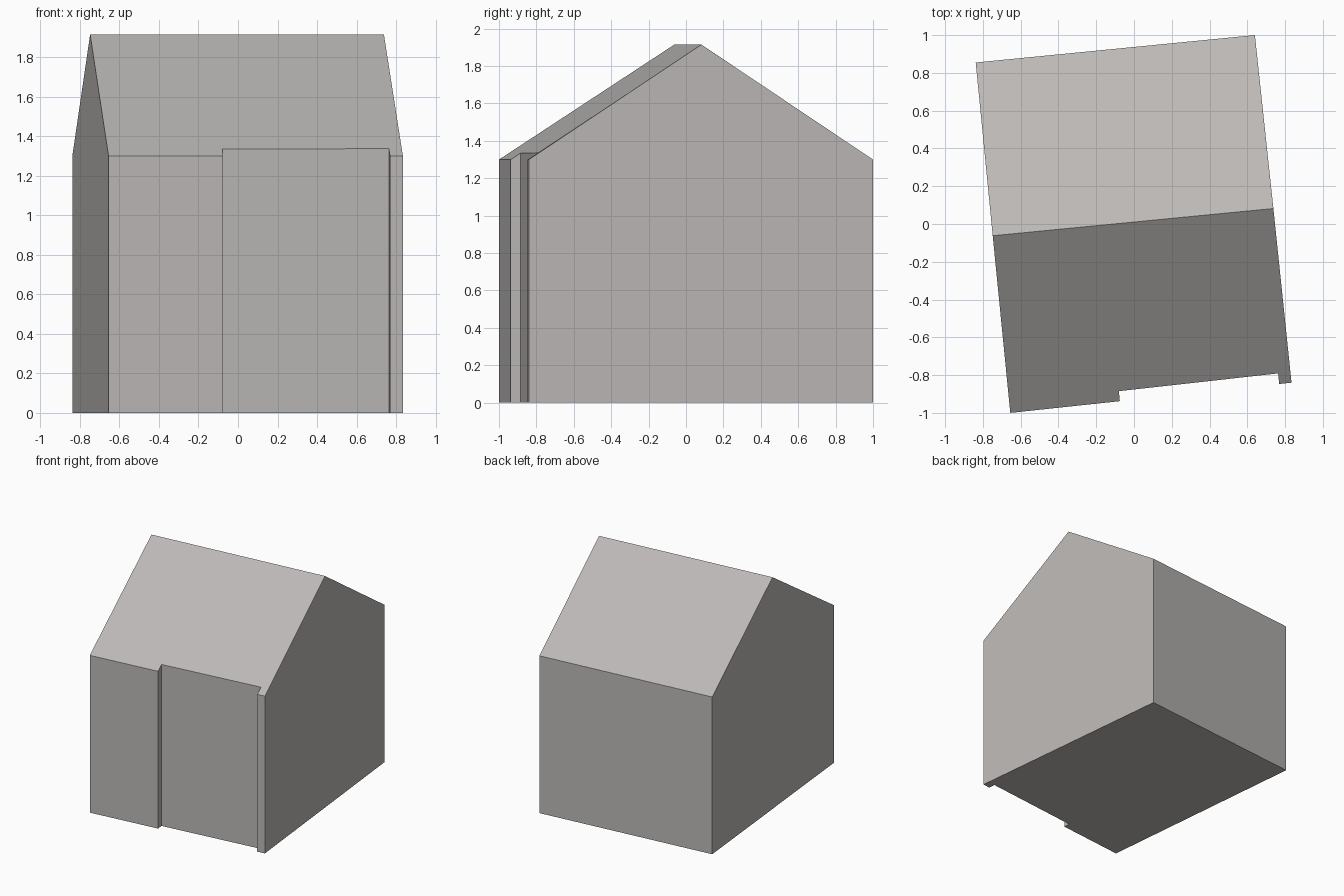
import bpy, bmesh
from mathutils import Vector

if "Cube" in bpy.data.objects:
    bpy.data.objects.remove(bpy.data.objects["Cube"])

EAVE, RIDGE = 1.30, 1.915

# Ground plan, counter-clockwise: front wall with shallow recess, then the back corners
front = [(-0.655, -1.0), (-0.075, -0.938), (-0.08, -0.885),
         (0.763, -0.791), (0.769, -0.847), (0.834, -0.84)]
back = [(0.64, 1.0), (-0.838, 0.855)]
ridge = [(-0.748, -0.062), (0.738, 0.082)]

# Front roof plane: height rises with distance behind the front eave line
a, b = Vector(front[0]), Vector(front[-1])
d = (b - a).normalized()
n = Vector((-d.y, d.x))
slope = (RIDGE - EAVE) / (Vector(ridge[0]) - a).dot(n)


def roof_z(p):
    return EAVE + slope * (Vector(p) - a).dot(n)


bm = bmesh.new()
plan = front + back
low = [bm.verts.new((x, y, 0)) for x, y in plan]
high = [bm.verts.new((x, y, roof_z((x, y)) if i < len(front) else EAVE))
        for i, (x, y) in enumerate(plan)]
top = [bm.verts.new((x, y, RIDGE)) for x, y in ridge]
fr, br, bl = 5, 6, 7

# Floor and walls; the two side walls rise to a gable peak
bm.faces.new(low[::-1])
for i in range(len(plan)):
    j = (i + 1) % len(plan)
    peak = {fr: [top[1]], bl: [top[0]]}.get(i, [])
    bm.faces.new([low[i], low[j], high[j]] + peak + [high[i]])

# Two roof slopes
bm.faces.new(high[:6] + [top[1], top[0]])
bm.faces.new([high[br], high[bl], top[0], top[1]])
bmesh.ops.recalc_face_normals(bm, faces=bm.faces)

mesh = bpy.data.meshes.new("house")
bm.to_mesh(mesh)
bm.free()
house = bpy.data.objects.new("house", mesh)
bpy.context.collection.objects.link(house)

mat = bpy.data.materials.new("warm grey")
mat.diffuse_color = (0.50, 0.48, 0.47, 1)
mat.use_nodes = True
mat.node_tree.nodes["Principled BSDF"].inputs["Base Color"].default_value = mat.diffuse_color
mesh.materials.append(mat)
